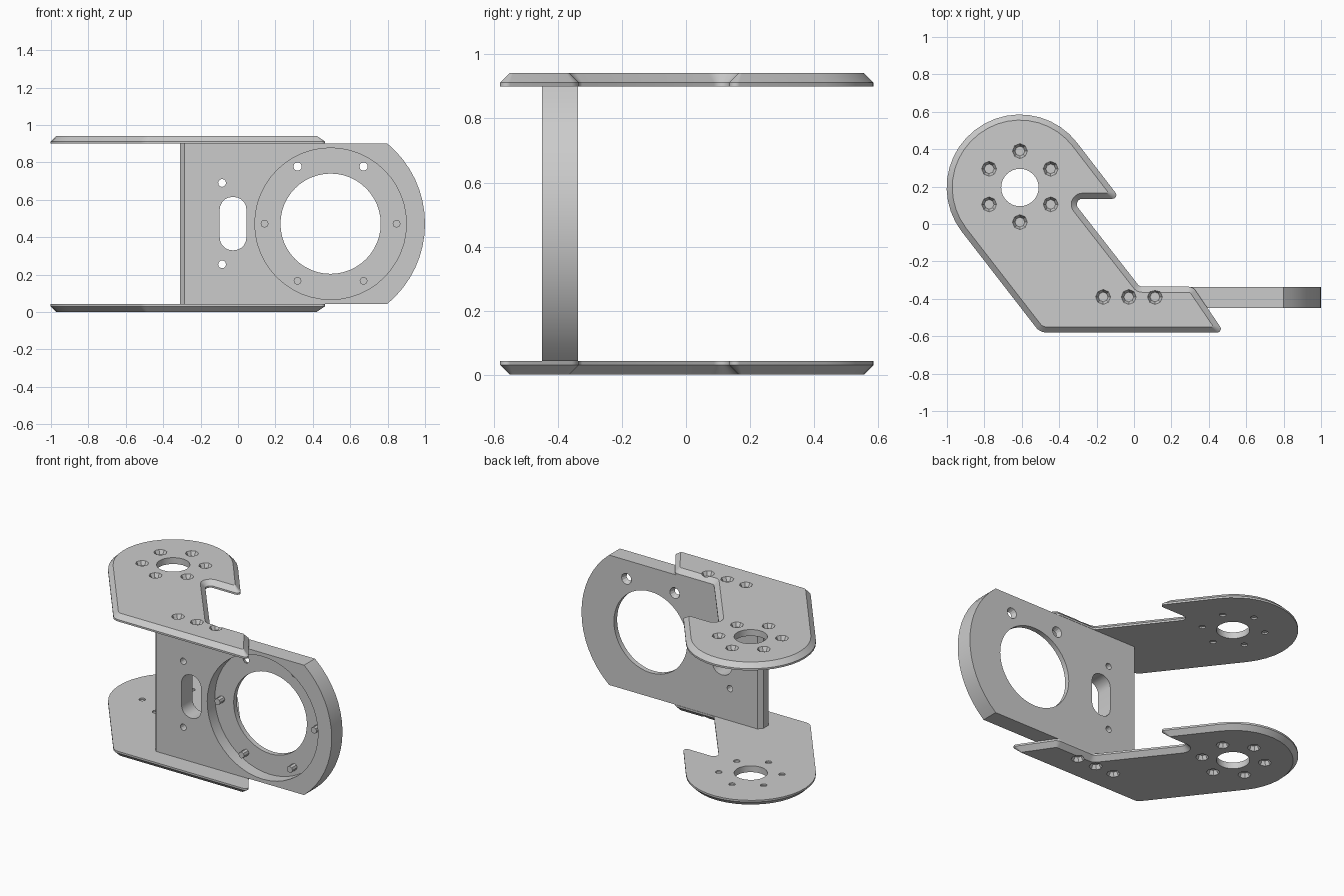
import bpy, bmesh, math
from mathutils import Vector

if "Cube" in bpy.data.objects:
    bpy.data.objects.remove(bpy.data.objects["Cube"])

metal = bpy.data.materials.new("grey_metal")
metal.use_nodes = True
metal.diffuse_color = (0.6, 0.6, 0.6, 1)
metal.node_tree.nodes["Principled BSDF"].inputs["Base Color"].default_value = metal.diffuse_color


def loft(bm, rings):
    """Closed solid through rings with equal point counts."""
    loops = [[bm.verts.new(p) for p in r] for r in rings]
    bm.faces.new(loops[0])
    bm.faces.new(loops[-1])
    n = len(loops[0])
    for a, b in zip(loops, loops[1:]):
        for i in range(n):
            j = (i + 1) % n
            bm.faces.new((a[i], a[j], b[j], b[i]))


def make(name, solids):
    bm = bmesh.new()
    for rings in solids:
        loft(bm, rings)
    bmesh.ops.remove_doubles(bm, verts=bm.verts, dist=0.0001)
    bmesh.ops.recalc_face_normals(bm, faces=bm.faces)
    mesh = bpy.data.meshes.new(name)
    bm.to_mesh(mesh)
    bm.free()
    mesh.materials.append(metal)
    obj = bpy.data.objects.new(name, mesh)
    bpy.context.collection.objects.link(obj)
    return obj


def activate(obj):
    bpy.ops.object.select_all(action="DESELECT")
    obj.select_set(True)
    bpy.context.view_layer.objects.active = obj


def cut(obj, solids):
    cutter = make("cutter", solids)
    cutter.hide_render = True
    mod = obj.modifiers.new("cut", "BOOLEAN")
    mod.operation = "DIFFERENCE"
    mod.solver = "EXACT"
    mod.object = cutter
    activate(obj)
    bpy.ops.object.modifier_apply(modifier=mod.name)
    bpy.data.objects.remove(cutter)


def drum(axis, u, v, start, end, r0, r1=None, n=12):
    """Cylinder or cone along y or z; u, v is its centre across the axis."""
    rings = []
    for level, r in ((start, r0), (end, r0 if r1 is None else r1)):
        ring = []
        for i in range(n):
            t = math.tau * i / n
            a, b = u + r * math.cos(t), v + r * math.sin(t)
            ring.append((a, level, b) if axis == "y" else (a, b, level))
        rings.append(ring)
    return rings


def rounded(corners, inset, steps=10):
    """Inset a polygon (x, y, radius), counterclockwise, and round its corners."""
    pts = []
    for i, (x, y, r) in enumerate(corners):
        p = Vector((x, y))
        a = (Vector(corners[i - 1][:2]) - p).normalized()
        b = (Vector(corners[(i + 1) % len(corners)][:2]) - p).normalized()
        half = a.angle(b) / 2
        bis = (a + b).normalized()
        side = 1 if b.x * a.y - b.y * a.x > 0 else -1
        p = p + bis * (side * inset / math.sin(half))
        r = max(r - side * inset, 0.006)
        c = p + bis * (r / math.sin(half))
        s, e = p + a * (r / math.tan(half)) - c, p + b * (r / math.tan(half)) - c
        t0 = math.atan2(s.y, s.x)
        dt = (math.atan2(e.y, e.x) - t0 + math.pi) % math.tau - math.pi
        for k in range(steps + 1):
            t = t0 + dt * k / steps
            pts.append((c.x + r * math.cos(t), c.y + r * math.sin(t)))
    return pts


# Arm plates: a round hub end, a notch and a foot along the panel
HEIGHT, INNER = 0.942, 0.9
hub, R = Vector((-0.61, 0.195)), 0.39
across, along = Vector((0.79, 0.613)), Vector((-0.613, 0.79))
cap_r = hub + R * (across + along)
cap_l = hub + R * (along - across)
CAP = R - 0.004
outline = [(-0.503, -0.58, 0.07), (0.482, -0.58, 0.02), (0.315, -0.335, 0.05),
           (0.03, -0.335, 0.03), (-0.337, 0.135, 0.03), (-0.074, 0.135, 0.02),
           (*cap_r, CAP), (*cap_l, CAP)]
bolts = [(hub.x + 0.19 * math.sin(k * math.pi / 3), 0.2 + 0.19 * math.cos(k * math.pi / 3))
         for k in range(6)]
bolts += [(x, -0.39) for x in (-0.165, -0.028, 0.112)]

for name, flip in (("upper_plate", False), ("lower_plate", True)):
    def place(rings):
        return [[(x, y, HEIGHT - z if flip else z) for x, y, z in r] for r in rings]

    levels = ((INNER, 0), (0.912, 0), (HEIGHT, 0.03))
    plate = make(name, [place([[(x, y, z) for x, y in rounded(outline, d)] for z, d in levels])])
    holes = [drum("z", hub.x, 0.195, 0.85, 1, 0.1, n=32)]
    for x, y in bolts:
        holes.append(drum("z", x, y, 0.915, 0.944, 0.026, 0.041, 8))
        holes.append(drum("z", x, y, 0.89, 0.91, 0.02))
    cut(plate, [place(h) for h in holes])

# Upright panel with a curved end and a chamfered straight end
FRONT, BACK, MID = -0.45, -0.337, 0.472
low, high = HEIGHT - INNER, INNER
bow = 0.557
swing = math.asin((high - low) / 2 / bow)
end = [(1 - bow + bow * math.cos(t), MID + bow * math.sin(t))
       for t in [swing * (k / 8 - 1) for k in range(17)]]
panel_rings = [[(x, y, z) for x, z in [(left, low)] + end + [(left, high)]]
               for y, left in ((FRONT, -0.285), (-0.42, -0.31), (-0.365, -0.31), (BACK, -0.285))]
panel = make("upright_panel", [panel_rings])

# Motor recess, slot and screw holes
FLOOR, CX = -0.37, 0.495
slot = rounded([(-0.098, 0.33, 0.068), (0.045, 0.33, 0.068),
                (0.045, 0.615, 0.068), (-0.098, 0.615, 0.068)], 0, 5)
cut(panel, [drum("y", CX, MID, -0.5, FLOOR, 0.405, n=48),
            [[(x, y, z) for x, z in slot] for y in (-0.5, -0.3)],
            drum("y", -0.085, 0.69, -0.5, -0.3, 0.021),
            drum("y", -0.085, 0.255, -0.5, -0.3, 0.021)])
ring = [(CX + 0.353 * math.cos(k * math.pi / 3), MID + 0.353 * math.sin(k * math.pi / 3))
        for k in range(6)]
cut(panel, [drum("y", CX, MID, -0.42, -0.3, 0.268, n=48)] +
    [drum("y", x, z, -0.375, BACK + 0.002, 0.02, 0.037) for x, z in ring[1:3]])

# Pins standing in the recess
make("recess_pins", [drum("y", x, z, -0.42, BACK, 0.021, n=8)
                     for x, z in ring[:1] + ring[3:]])

for name in ("upper_plate", "lower_plate", "upright_panel"):
    activate(bpy.data.objects[name])
    bpy.ops.object.shade_smooth_by_angle(angle=math.radians(25))
